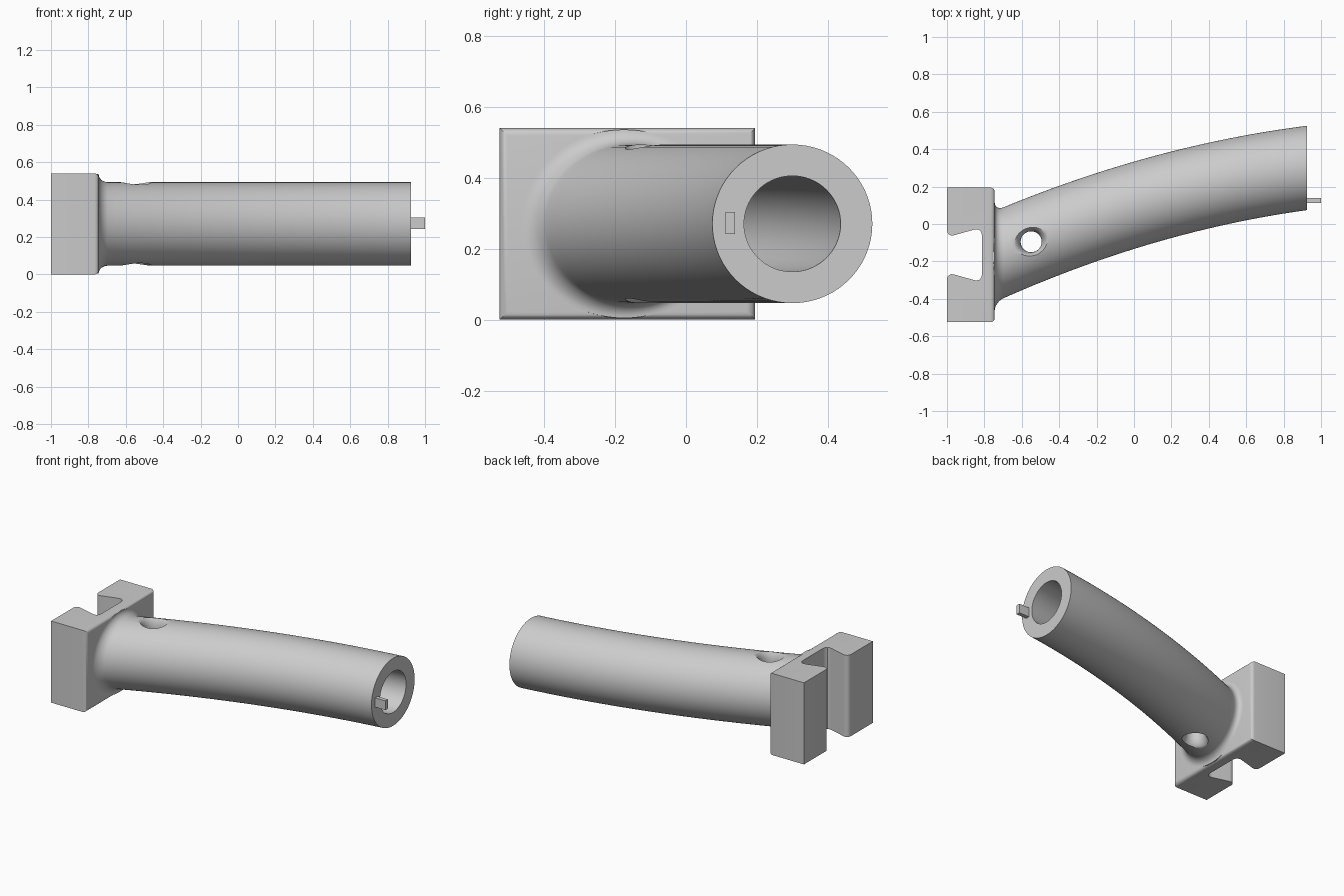
import bpy
import bmesh
from math import cos, sin, pi, sqrt

cube = bpy.data.objects.get("Cube")
if cube:
    bpy.data.objects.remove(cube, do_unlink=True)

grey = bpy.data.materials.new("light grey")
grey.use_nodes = True
grey.diffuse_color = (0.6, 0.6, 0.6, 1)
grey.node_tree.nodes["Principled BSDF"].inputs["Base Color"].default_value = (0.6, 0.6, 0.6, 1)

MID_Z = 0.27
SIDES = 72


def finish(name, bm):
    """Turn a bmesh into a grey object."""
    bmesh.ops.recalc_face_normals(bm, faces=bm.faces)
    mesh = bpy.data.meshes.new(name)
    bm.to_mesh(mesh)
    bm.free()
    mesh.materials.append(grey)
    obj = bpy.data.objects.new(name, mesh)
    bpy.context.collection.objects.link(obj)
    return obj


def activate(obj):
    bpy.ops.object.select_all(action="DESELECT")
    obj.select_set(True)
    bpy.context.view_layer.objects.active = obj


def loft(name, rings):
    """Skin a list of point rings and cap both ends."""
    bm = bmesh.new()
    loops = [[bm.verts.new(p) for p in ring] for ring in rings]
    for a, b in zip(loops, loops[1:]):
        n = len(a)
        for i in range(n):
            bm.faces.new((a[i], a[(i + 1) % n], b[(i + 1) % n], b[i]))
    bm.faces.new(loops[0])
    bm.faces.new(loops[-1])
    return finish(name, bm)


def tube_ring(x, radius):
    """Upright slice through the bent tube, widened by its slope."""
    y = 0.10 + 0.3 * x - 0.091 * x * x
    slope = 0.3 - 0.182 * x
    wide = radius * sqrt(1 + slope * slope)
    return [(x, y + wide * cos(2 * pi * i / SIDES), MID_Z + radius * sin(2 * pi * i / SIDES))
            for i in range(SIDES)]


# Bent tube: flared root, outer wall, then back down the bore
R, BORE, END, FLARE = 0.2235, 0.135, 0.925, 0.042
rings = [tube_ring(-0.76, R + FLARE)]
for k in range(9):
    a = pi / 2 * k / 8
    rings.append(tube_ring(-0.745 + 0.048 * (1 - cos(a)), R + FLARE * (1 - sin(a))))
start = -0.697
rings += [tube_ring(start + (END - start) * k / 40, R) for k in range(1, 41)]
rings += [tube_ring(END - 1.33 * k / 30, BORE) for k in range(31)]
tube = loft("bent_tube", rings)

# Rounded cross hole through the tube
profile = [(0.145 + 0.08 * sin(pi / 2 * k / 8), 0.056 + 0.045 * (1 - cos(pi / 2 * k / 8)))
           for k in range(9)] + [(0.27, 0.101)]
sections = [(-h, r) for h, r in reversed(profile)] + profile
cutter = loft("hole_cutter", [
    [(-0.55 + r * cos(2 * pi * i / 48), -0.095 + r * sin(2 * pi * i / 48), MID_Z + h)
     for i in range(48)] for h, r in sections])
cutter.hide_render = True
activate(tube)
cut = tube.modifiers.new("cross hole", "BOOLEAN")
cut.operation = "DIFFERENCE"
cut.solver = "EXACT"
cut.object = cutter
bpy.ops.object.modifier_apply(modifier=cut.name)
bpy.data.objects.remove(cutter, do_unlink=True)
bpy.ops.object.shade_smooth_by_angle(angle=0.6)

# Mounting block with a dovetail slot: half outline mirrored about the slot centre
SLOT_Y = -0.165
half = [(-0.813, 0.105), (-0.817, 0.122), (-0.826, 0.133), (-0.84, 0.137), (-0.855, 0.135),
        (-0.965, 0.104), (-0.978, 0.103), (-0.99, 0.109), (-0.997, 0.118), (-1, 0.13),
        (-1, 0.36), (-0.745, 0.36)]
outline = half + [(x, -y) for x, y in reversed(half)]
block = loft("mounting_block", [[(x, SLOT_Y + y, z) for x, y in outline] for z in (0, 0.54)])
bm = bmesh.new()
bm.from_mesh(block.data)
front_edges = [e for e in bm.edges if all(v.co.x > -0.75 for v in e.verts)]
bmesh.ops.bevel(bm, geom=front_edges, offset=0.022, segments=4, profile=0.5, affect="EDGES")
bm.to_mesh(block.data)
bm.free()
activate(block)
bpy.ops.object.shade_smooth_by_angle(angle=0.6)

# Small locating key on the open end
finish_key = [[(x, y, z) for y, z in ((0.112, 0.242), (0.138, 0.242), (0.138, 0.303), (0.112, 0.303))]
              for x in (0.915, 1.0)]
loft("locating_key", finish_key)
